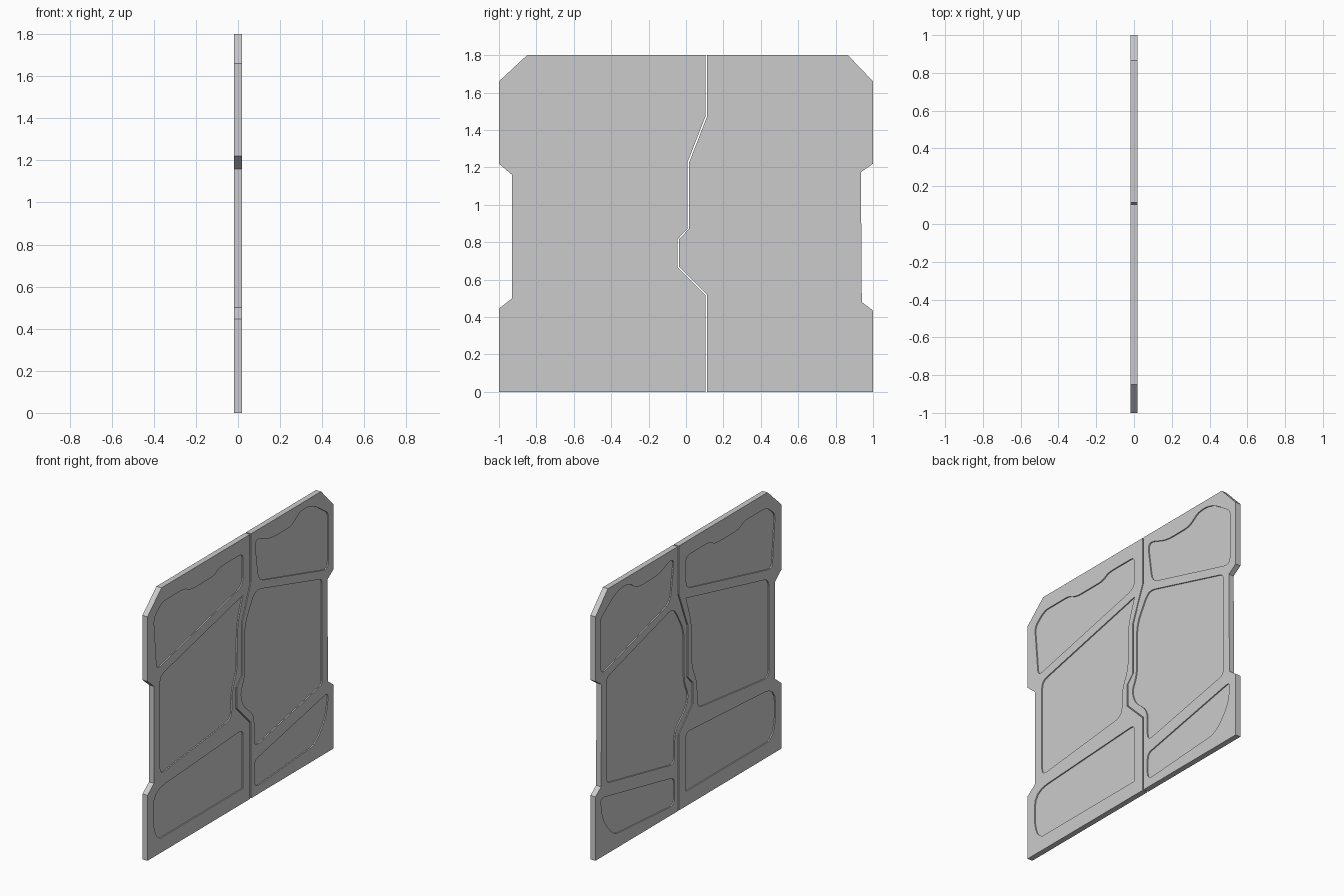
import bpy, bmesh
from mathutils import Vector

if "Cube" in bpy.data.objects:
    bpy.data.objects.remove(bpy.data.objects["Cube"])

HALF = 0.019    # half door thickness
DEPTH = 0.008   # recess depth on each face


def rounded(corners, steps=4):
    """Outline in (y, z) from corners (y, z, rounding distance)."""
    out = []
    n = len(corners)
    for i, (y, z, r) in enumerate(corners):
        p = Vector((y, z))
        if r == 0:
            out.append(p)
            continue
        a = Vector(corners[i - 1][:2]) - p
        b = Vector(corners[(i + 1) % n][:2]) - p
        a = p + a.normalized() * min(r, a.length * 0.48)
        b = p + b.normalized() * min(r, b.length * 0.48)
        for k in range(steps + 1):
            t = k / steps
            out.append(a * (1 - t) ** 2 + p * 2 * t * (1 - t) + b * t * t)
    return out


def add_prism(bm, outline, x0, x1):
    face = bm.faces.new([bm.verts.new((x0, p[0], p[1])) for p in outline])
    ext = bmesh.ops.extrude_face_region(bm, geom=[face])
    top = [v for v in ext["geom"] if isinstance(v, bmesh.types.BMVert)]
    bmesh.ops.translate(bm, verts=top, vec=(x1 - x0, 0, 0))


def make_object(name, prisms):
    bm = bmesh.new()
    for outline, x0, x1 in prisms:
        add_prism(bm, outline, x0, x1)
    bmesh.ops.recalc_face_normals(bm, faces=bm.faces)
    mesh = bpy.data.meshes.new(name)
    bm.to_mesh(mesh)
    bm.free()
    ob = bpy.data.objects.new(name, mesh)
    bpy.context.collection.objects.link(ob)
    return ob


def make_door(name, outline, panels):
    door = make_object(name, [(outline, -HALF, HALF)])
    cuts = []
    for panel in panels:
        loop = rounded(panel)
        cuts.append((loop, HALF - DEPTH, HALF + 0.05))
        cuts.append((loop, -HALF - 0.05, -HALF + DEPTH))
    cutter = make_object(name + "_cutter", cuts)
    cutter.hide_render = True
    mod = door.modifiers.new("recesses", 'BOOLEAN')
    mod.operation = 'DIFFERENCE'
    mod.solver = 'EXACT'
    mod.object = cutter
    bpy.context.view_layer.objects.active = door
    bpy.ops.object.modifier_apply(modifier=mod.name)
    bpy.data.objects.remove(cutter)


# Jagged seam between the two door leaves, top to bottom
seam = [(.104, 1.8), (.104, 1.473), (.008, 1.227), (.008, .873),
        (-.046, .816), (-.046, .668), (.104, .518), (.104, 0)]
GAP = 0.009

# Left leaf: outer edge and three recessed panels
left_edge = [(-1, 0), (-1, .445), (-.93, .5), (-.93, 1.16), (-1, 1.22),
             (-1, 1.66), (-.85, 1.8)]
make_door("left_door", left_edge + seam, [
    [(-.93, 1.6, .03), (-.9, 1.262, .04), (.027, 1.48, .06), (.027, 1.7, .04),
     (-.23, 1.7, .05), (-.28, 1.665, .05), (-.54, 1.665, .05),
     (-.6, 1.7, .05), (-.84, 1.7, .04), (-.92, 1.635, .04)],
    [(-.865, 1.205, .05), (.027, 1.415, 0), (-.034, 1.23, .08),
     (-.036, .93, .06), (-.094, .8, .06), (-.094, .62, .06),
     (-.865, .535, .05)],
    [(-.935, .445, .12), (.027, .502, .04), (.027, .1, 0), (-.86, .1, 0),
     (-.91, .135, .03), (-.935, .22, .04)],
])

# Right leaf: outer edge and three recessed panels
right_edge = [(.866, 1.8), (1, 1.66), (1, 1.22), (.935, 1.175), (.94, .48),
              (1, .435), (1, 0)]
make_door("right_door",
          right_edge + [(y + GAP, z) for y, z in reversed(seam)], [
    [(.152, 1.752, .07), (.33, 1.685, .06), (.56, 1.685, .07),
     (.635, 1.753, .06), (.77, 1.748, .09), (.945, 1.625, .03),
     (.945, 1.24, .06), (.195, 1.449, .06)],
    [(.048, 1.21, .07), (.16, 1.402, .06), (.878, 1.2, .03), (.878, .482, .03),
     (.15, .333, .05), (.148, .555, .06), (.03, .66, .04), (0, .75, .04),
     (.046, .85, .05)],
    [(.15, .242, .04), (.945, .405, .04), (.925, .24, .1), (.8, .1, .06),
     (.15, .055, .05)],
])
